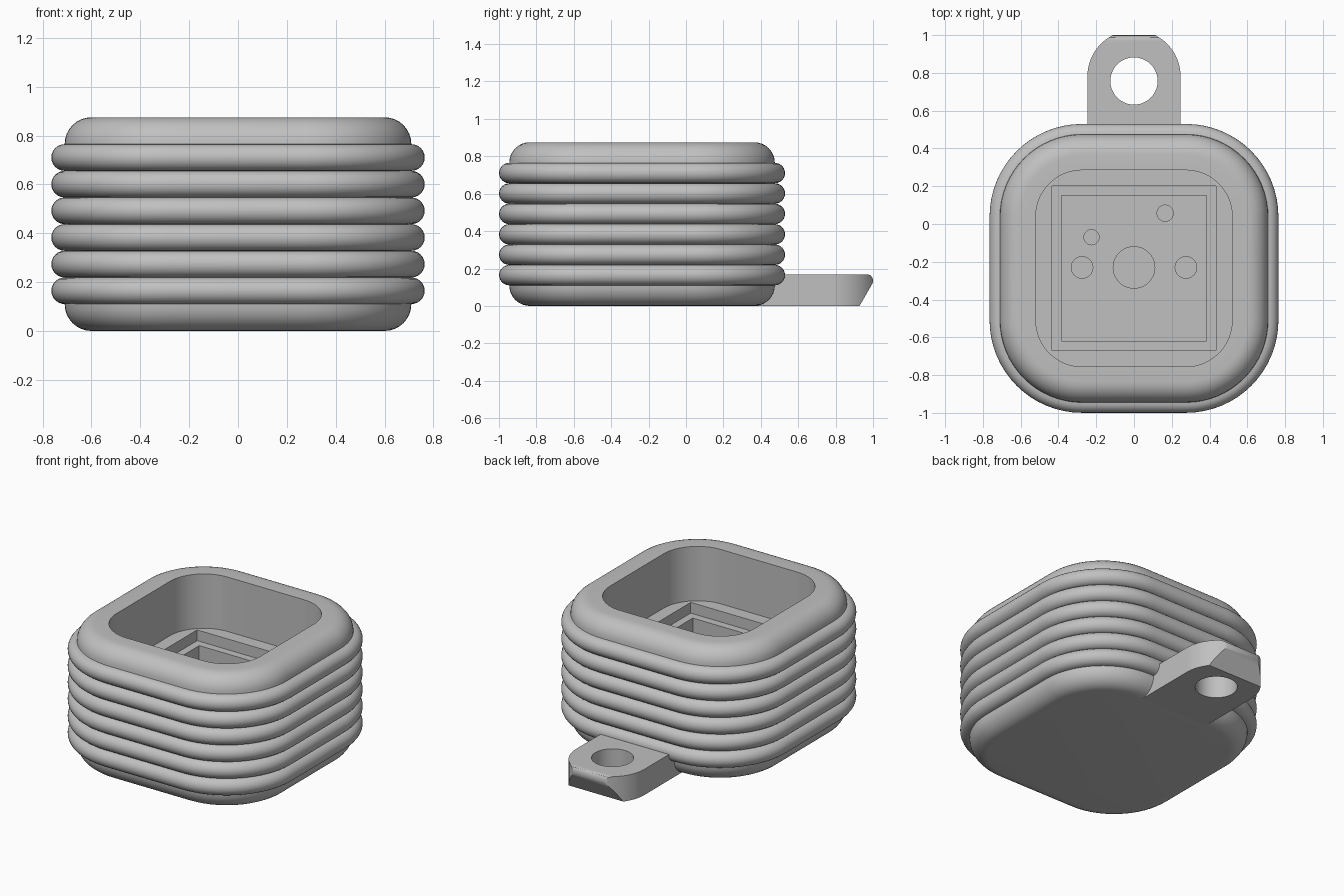
import bpy, bmesh
from math import sin, cos, pi, radians, sqrt

cube = bpy.data.objects.get("Cube")
if cube:
    bpy.data.objects.remove(cube, do_unlink=True)

CY = -0.235        # body centre in y
CORE = 0.275       # half size of the square that all rounded corners share
HEIGHT = 0.875

grey = bpy.data.materials.new("plain_grey")
grey.use_nodes = True
colour = (0.53, 0.53, 0.53, 1)
grey.diffuse_color = colour
grey.node_tree.nodes["Principled BSDF"].inputs["Base Color"].default_value = colour


def finish(name, bm):
    bmesh.ops.recalc_face_normals(bm, faces=bm.faces)
    mesh = bpy.data.meshes.new(name)
    bm.to_mesh(mesh)
    bm.free()
    mesh.materials.append(grey)
    obj = bpy.data.objects.new(name, mesh)
    bpy.context.collection.objects.link(obj)
    return obj


def prism(name, points, move):
    """Extrude a closed outline of 3D points along a vector."""
    bm = bmesh.new()
    face = bm.faces.new([bm.verts.new(p) for p in points])
    out = bmesh.ops.extrude_face_region(bm, geom=[face])
    bmesh.ops.translate(bm, vec=move,
                        verts=[v for v in out["geom"] if isinstance(v, bmesh.types.BMVert)])
    return finish(name, bm)


def circle(x, y, z, r, n=40):
    return [(x + r * cos(2 * pi * i / n), y + r * sin(2 * pi * i / n), z) for i in range(n)]


def square(h, z):
    return [(sx * h, CY + sy * h, z) for sx, sy in ((-1, -1), (1, -1), (1, 1), (-1, 1))]


def boolean(obj, cutter, operation="DIFFERENCE"):
    mod = obj.modifiers.new("cut", "BOOLEAN")
    mod.object, mod.operation, mod.solver = cutter, operation, "EXACT"
    bpy.context.view_layer.objects.active = obj
    bpy.ops.object.modifier_apply(modifier=mod.name)
    bpy.data.objects.remove(cutter, do_unlink=True)


def rounded_loop(bm, half, z, n=16):
    verts = []
    for k, (sx, sy) in enumerate(((1, 1), (-1, 1), (-1, -1), (1, -1))):
        for i in range(n + 1):
            a = (k + i / n) * pi / 2
            r = half - CORE
            verts.append(bm.verts.new((sx * CORE + r * cos(a), CY + sy * CORE + r * sin(a), z)))
    return verts


# Body profile: bottom fillet, six bulging ribs, top fillet, pocket wall
SIDE, FILLET, RIBS = 0.71, 0.11, 6
pitch = (HEIGHT - 2 * FILLET) / RIBS
arc = [i * pi / 16 for i in range(9)]
profile = [(SIDE - FILLET + FILLET * sin(a), FILLET - FILLET * cos(a)) for a in arc]
for rib in range(RIBS):
    mid = FILLET + pitch * (rib + 0.5)
    for i in range(1, 13):
        a = -pi / 2 + pi * i / 12
        profile.append((SIDE + pitch / 2 * cos(a), mid + pitch / 2 * sin(a)))
profile += [(SIDE - FILLET + FILLET * cos(a), HEIGHT - FILLET + FILLET * sin(a)) for a in arc[1:]]
FLOOR = 0.52
profile += [(0.52, HEIGHT), (0.52, FLOOR)]

bm = bmesh.new()
loops = [rounded_loop(bm, half, z) for half, z in profile]
for low, high in zip(loops, loops[1:]):
    for i in range(len(low)):
        j = (i + 1) % len(low)
        bm.faces.new((low[i], low[j], high[j], high[i]))
bm.faces.new(loops[0])
bm.faces.new(loops[-1])
body = finish("ribbed_body", bm)

# Stepped square socket in the pocket floor
boolean(body, prism("socket_rim_cutter", square(0.435, 0.45), (0, 0, 0.2)))
boolean(body, prism("socket_cutter", square(0.385, 0.245), (0, 0, 0.3)))

# Blind peg and pin holes
for x, y, r in ((0, -0.23, 0.11), (-0.275, -0.23, 0.057), (0.275, -0.23, 0.057),
                (-0.225, -0.07, 0.04), (0.165, 0.057, 0.043)):
    boolean(body, prism("hole_cutter", circle(x, y, 0.066, r), (0, 0, 0.3)))

# Hanging loop: round-ended plan, trimmed to a side profile with a slanted tip
side = [(0.37, 0), (0.928, 0), (0.998, 0.122), (1.0, 0.135), (0.997, 0.15),
        (0.988, 0.163), (0.975, 0.168), (0.37, 0.168)]
tab = prism("hanging_loop", [(-0.4, y, z) for y, z in side], (0.8, 0, 0))
W = 0.247
plan = [(W * cos(pi * i / 40), 0.78 + W * sin(pi * i / 40), -0.1) for i in range(41)]
plan += [(-W, 0.3, -0.1), (W, 0.3, -0.1)]
boolean(tab, prism("plan_cutter", plan, (0, 0, 0.5)), "INTERSECT")
boolean(tab, prism("eyelet_cutter", circle(0, 0.757, -0.1, 0.125, 48), (0, 0, 0.5)))

# Smooth curves, crisp edges
for obj in (body, tab):
    bpy.ops.object.select_all(action="DESELECT")
    obj.select_set(True)
    bpy.context.view_layer.objects.active = obj
    bpy.ops.object.shade_smooth_by_angle(angle=radians(32))
